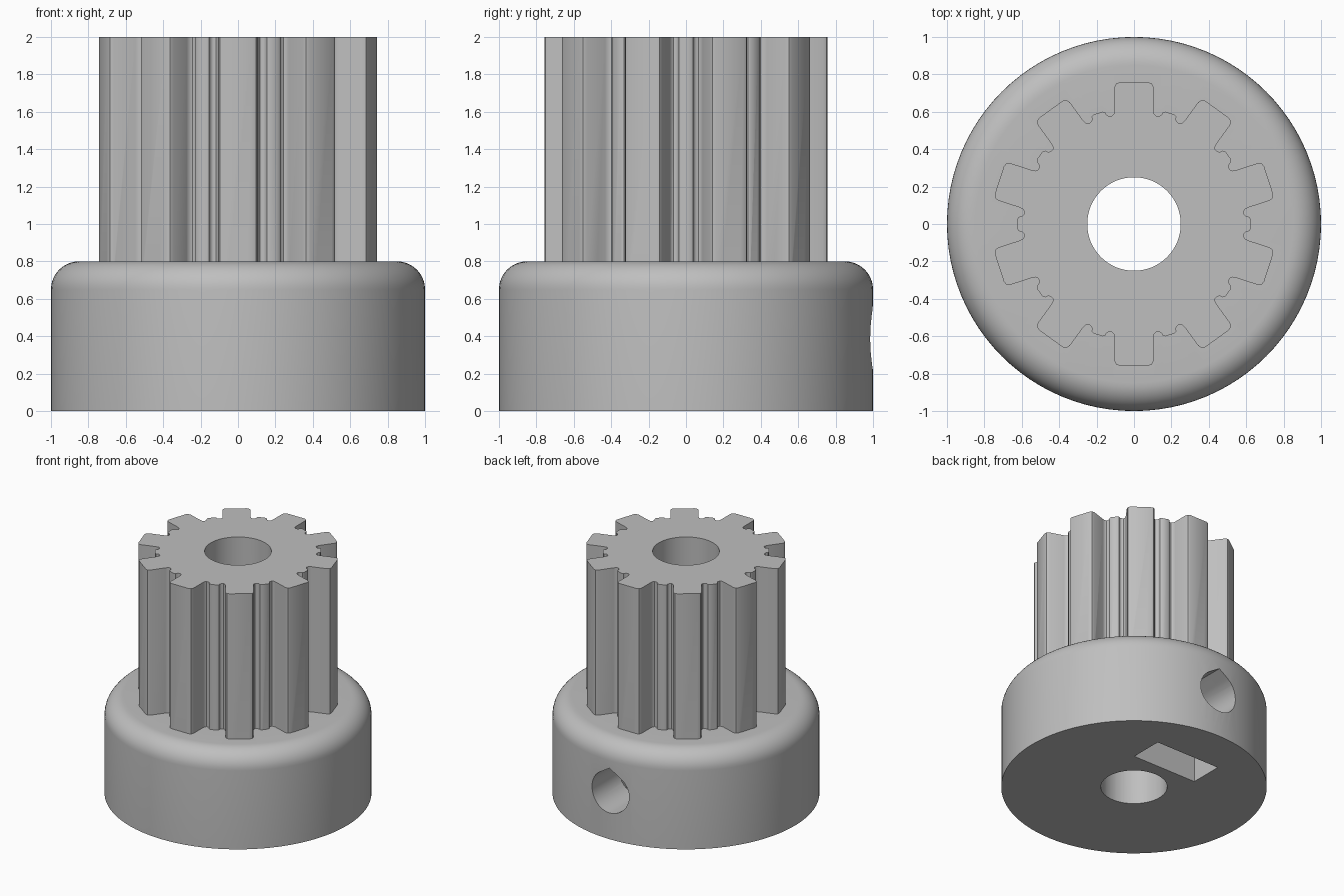
import bpy, bmesh
from math import sin, cos, pi, radians, asin
from mathutils import Vector, Matrix

cube = bpy.data.objects.get("Cube")
if cube:
    bpy.data.objects.remove(cube, do_unlink=True)

grey = bpy.data.materials.new("grey_plastic")
grey.use_nodes = True
COLOUR = (0.52, 0.52, 0.52, 1)
grey.diffuse_color = COLOUR
grey.node_tree.nodes["Principled BSDF"].inputs["Base Color"].default_value = COLOUR


def prism(name, outline, depth, matrix=Matrix()):
    """Extrude a closed outline along its local z and place it."""
    bm = bmesh.new()
    face = bm.faces.new([bm.verts.new((x, y, 0)) for x, y in outline])
    ext = bmesh.ops.extrude_face_region(bm, geom=[face])
    moved = [v for v in ext["geom"] if isinstance(v, bmesh.types.BMVert)]
    bmesh.ops.translate(bm, verts=moved, vec=(0, 0, depth))
    bmesh.ops.transform(bm, matrix=matrix, verts=bm.verts)
    return finish(name, bm)


def finish(name, bm):
    bmesh.ops.recalc_face_normals(bm, faces=bm.faces)
    mesh = bpy.data.meshes.new(name)
    bm.to_mesh(mesh)
    bm.free()
    mesh.materials.append(grey)
    ob = bpy.data.objects.new(name, mesh)
    bpy.context.collection.objects.link(ob)
    return ob


def combine(target, other, operation):
    """Apply a boolean and discard the helper."""
    mod = target.modifiers.new(operation, "BOOLEAN")
    mod.object, mod.operation, mod.solver = other, operation, "EXACT"
    bpy.context.view_layer.objects.active = target
    bpy.ops.object.modifier_apply(modifier=mod.name)
    bpy.data.objects.remove(other, do_unlink=True)


def circle(radius, count):
    return [(radius * cos(2 * pi * i / count), radius * sin(2 * pi * i / count))
            for i in range(count)]


# Hub: lathed disc with a rounded upper rim
FILLET, HUB_H = 0.15, 0.8
profile = [(0, 0), (1, 0)]
for i in range(11):
    a = pi / 2 * i / 10
    profile.append((1 - FILLET + FILLET * cos(a), HUB_H - FILLET + FILLET * sin(a)))
profile.append((0, HUB_H))
bm = bmesh.new()
ring = [bm.verts.new((x, 0, z)) for x, z in profile]
edges = [bm.edges.new(pair) for pair in zip(ring, ring[1:])]
bmesh.ops.spin(bm, geom=ring + edges, cent=(0, 0, 0), axis=(0, 0, 1),
               angle=2 * pi, steps=96, use_duplicate=False)
bmesh.ops.remove_doubles(bm, verts=bm.verts, dist=1e-4)
pulley = finish("toothed_pulley", bm)

# Toothed section: half a tooth plus half of the small rib in the gap
TEETH = 10
tooth = [(0.078, 0.757), (0.096, 0.75), (0.105, 0.73), (0.105, 0.61),
         (0.108, 0.588), (0.118, 0.577), (0.13, 0.576)]
rib = [(-0.047, 0.592), (-0.041, 0.6), (-0.038, 0.615), (-0.026, 0.623)]
half_gap = Matrix.Rotation(-pi / TEETH, 2)
half = [Vector(p) for p in tooth] + [half_gap @ Vector(p) for p in rib]
pitch = [Vector((-p.x, p.y)) for p in reversed(half)] + half
outline = [Matrix.Rotation(-2 * pi * i / TEETH, 2) @ p
           for i in range(TEETH) for p in pitch]
teeth = prism("teeth", outline, 1.3, Matrix.Translation((0, 0, 0.7)))
combine(pulley, teeth, "UNION")

# Shaft bore
combine(pulley, prism("bore", circle(0.25, 64), 2.4,
                      Matrix.Translation((0, 0, -0.2))), "DIFFERENCE")

# Upright plane at a given y, extruding towards +y
def upright(y, z):
    return Matrix.Translation((0, y, z)) @ Matrix.Rotation(radians(-90), 4, "X")

# Grub screw hole: teardrop with its point up, from the bore out through the back
R, TIP = 0.17, 0.2
start = asin(R / TIP)
sweep = [pi / 2 - start + (pi + 2 * start) * i / 32 for i in range(33)]
sweep = [s - pi / 2 + start + pi / 2 - start for s in sweep]
drop = [(0, -TIP)]
for i in range(33):
    a = (pi / 2 - start) + (2 * pi - 2 * (pi / 2 - start)) * i / 32
    drop.append((R * sin(a), -R * cos(a)))
combine(pulley, prism("screw_hole", drop, 1.2, upright(0, 0.387)), "DIFFERENCE")

# Nut slot open at the bottom, with a hexagonal roof
slot = [(-0.295, 0.6), (0.295, 0.6), (0.295, -0.17), (0, -0.34), (-0.295, -0.17)]
combine(pulley, prism("nut_slot", slot, 0.275, upright(0.355, 0.4)), "DIFFERENCE")

# Smooth curved walls, sharp edges kept
bpy.ops.object.select_all(action="DESELECT")
pulley.select_set(True)
bpy.context.view_layer.objects.active = pulley
bpy.ops.object.shade_smooth_by_angle(angle=radians(35))
